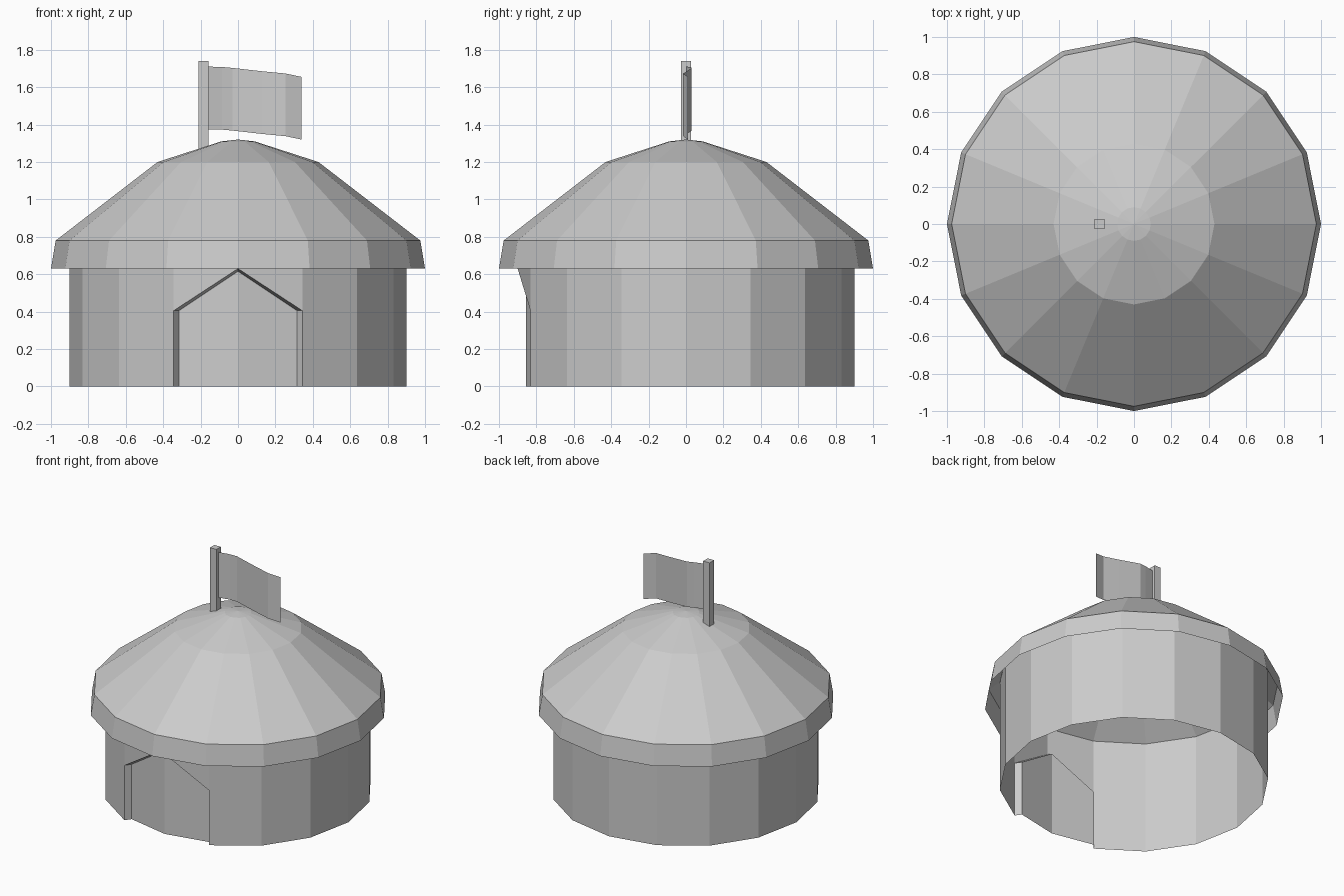
import bpy, bmesh
from math import sin, cos, pi

if "Cube" in bpy.data.objects:
    bpy.data.objects.remove(bpy.data.objects["Cube"])

SIDES = 16
grey = bpy.data.materials.new("plain grey")
grey.use_nodes = True
grey.diffuse_color = (0.6, 0.6, 0.6, 1)
grey.node_tree.nodes["Principled BSDF"].inputs["Base Color"].default_value = (0.6, 0.6, 0.6, 1)


def finish(name, bm):
    mesh = bpy.data.meshes.new(name)
    bm.to_mesh(mesh)
    bm.free()
    mesh.materials.append(grey)
    obj = bpy.data.objects.new(name, mesh)
    bpy.context.collection.objects.link(obj)
    return obj


def ring(bm, radius, z):
    # the first corner points straight to the front
    steps = [2 * pi * i / SIDES for i in range(SIDES)]
    return [bm.verts.new((radius * sin(a), -radius * cos(a), z)) for a in steps]


def bridge(bm, low, high, sides=range(SIDES)):
    for i in sides:
        j = (i + 1) % SIDES
        bm.faces.new((low[i], low[j], high[j], high[i]))


# Roof: open shell with a short rim, a steep slope and a shallow cap
bm = bmesh.new()
rings = [ring(bm, r, z) for r, z in ((1, 0.63), (0.975, 0.78), (0.43, 1.2), (0.09, 1.31))]
for low, high in zip(rings, rings[1:]):
    bridge(bm, low, high)
tip = bm.verts.new((0, 0, 1.32))
for i in range(SIDES):
    bm.faces.new((rings[-1][i], rings[-1][(i + 1) % SIDES], tip))
finish("roof", bm)

# Wall: open ring, with the two front sides kept only above the doorway
bm = bmesh.new()
WALL, TOP = 0.9, 0.83
low, high = ring(bm, WALL, 0), ring(bm, WALL, TOP)
bridge(bm, low, high, range(1, SIDES - 1))
peak = bm.verts.new((0, -WALL, 0.63))
for side in (1, -1):
    outer = high[side]
    shoulder = bm.verts.new((outer.co.x, outer.co.y, 0.405))
    quad = (peak, shoulder, outer, high[0])
    bm.faces.new(quad if side > 0 else quad[::-1])
finish("wall", bm)

# Doorway: recessed folded panel with a bevelled surround
bm = bmesh.new()
edge_x, edge_y = WALL * sin(2 * pi / SIDES), -WALL * cos(2 * pi / SIDES)
for side in (1, -1):
    outer = [bm.verts.new(p) for p in ((side * edge_x, edge_y, 0),
             (side * edge_x, edge_y, 0.405), (0, -WALL, 0.63))]
    inner = [bm.verts.new(p) for p in ((side * 0.315, -0.79, 0),
             (side * 0.315, -0.79, 0.405), (0, -0.855, 0.615))]
    foot = bm.verts.new((0, -0.855, 0))
    faces = [(foot, *inner)]
    faces += [(inner[k], outer[k], outer[k + 1], inner[k + 1]) for k in range(2)]
    for f in faces:
        bm.faces.new(f if side > 0 else f[::-1])
bmesh.ops.remove_doubles(bm, verts=bm.verts, dist=0.0001)
finish("doorway", bm)

# Flagpole: square post standing in the roof
bpy.ops.mesh.primitive_cube_add(size=1, location=(-0.185, 0, 1.49))
pole = bpy.context.object
pole.name = "flagpole"
pole.scale = (0.052, 0.052, 0.5)
pole.data.materials.append(grey)

# Flag: rippled sheet drooping away from the pole
bm = bmesh.new()
ripple = ((-0.165, 0, 1.71), (-0.085, 0.02, 1.708), (-0.03, 0.03, 1.703),
          (0.13, 0.005, 1.685), (0.255, -0.015, 1.673), (0.34, 0.01, 1.655))
columns = [(bm.verts.new((x, y, z - 0.335)), bm.verts.new((x, y, z))) for x, y, z in ripple]
for (a, b), (c, d) in zip(columns, columns[1:]):
    bm.faces.new((a, c, d, b))
finish("flag", bm)
